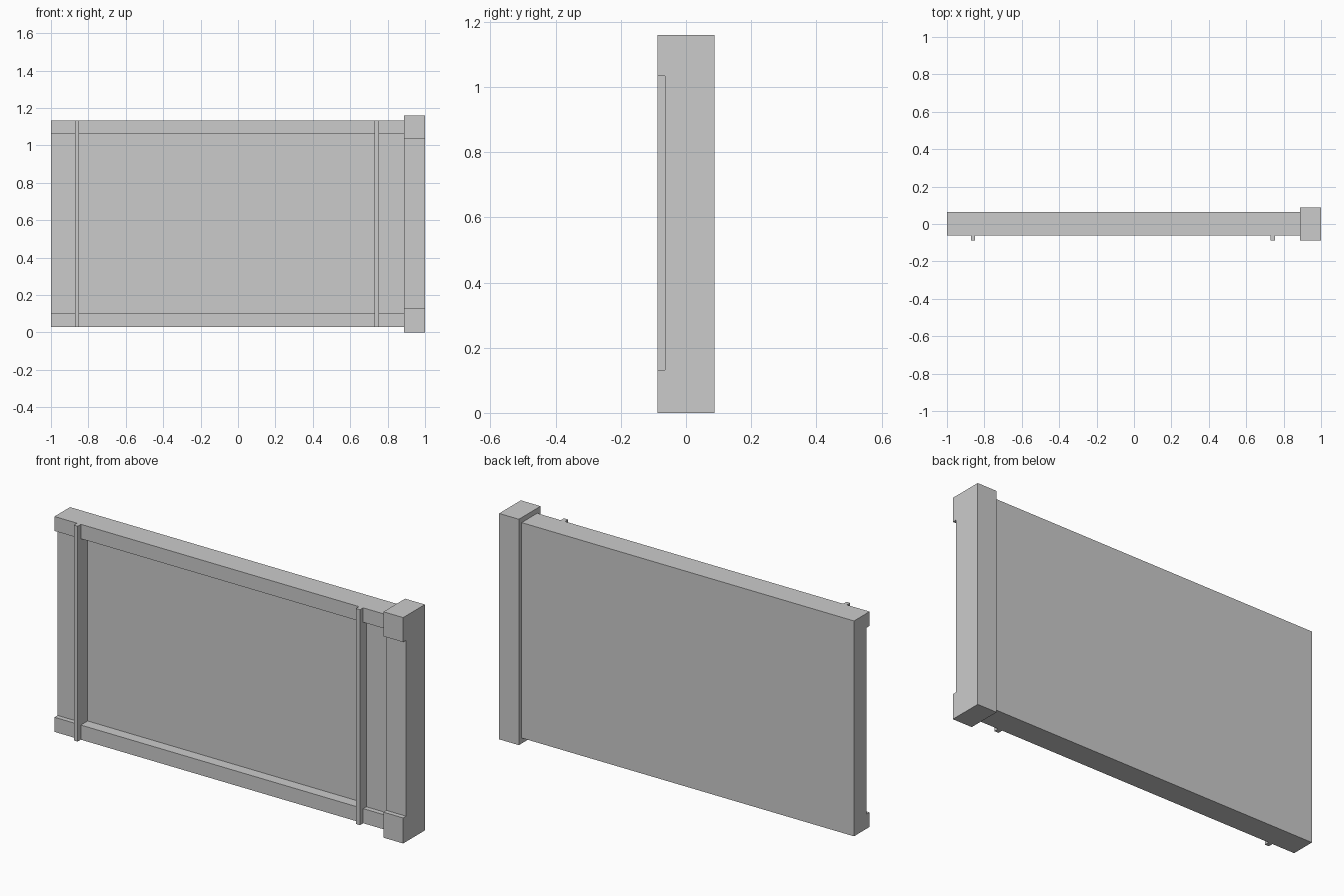
import bpy

if "Cube" in bpy.data.objects:
    bpy.data.objects.remove(bpy.data.objects["Cube"])


def prism(name, profile, x0, x1):
    """Extrude a (y, z) outline along x from x0 to x1."""
    n = len(profile)
    verts = [(x, y, z) for x in (x0, x1) for y, z in profile]
    faces = [tuple(range(n))[::-1], tuple(range(n, 2 * n))]
    faces += [(i, (i + 1) % n, (i + 1) % n + n, i + n) for i in range(n)]
    mesh = bpy.data.meshes.new(name)
    mesh.from_pydata(verts, [], faces)
    obj = bpy.data.objects.new(name, mesh)
    bpy.context.collection.objects.link(obj)
    # consistent outward normals
    import bmesh
    bm = bmesh.new()
    bm.from_mesh(mesh)
    bmesh.ops.recalc_face_normals(bm, faces=bm.faces)
    bm.to_mesh(mesh)
    bm.free()
    return obj


def box_profile(y0, y1, z0, z1):
    return [(y0, z0), (y1, z0), (y1, z1), (y0, z1)]


def channel_profile(y0, y1, z0, z1, lip_low, lip_high, y_recess):
    """Outline with a shallow recess in its front face."""
    return [(y0, z0), (y1, z0), (y1, z1), (y0, z1),
            (y0, lip_high), (y_recess, lip_high),
            (y_recess, lip_low), (y0, lip_low)]


# Wall panel with top and bottom rails standing proud of the front
wall = prism("wall_panel",
             channel_profile(-0.061, 0.065, 0.028, 1.134, 0.103, 1.06, -0.036),
             -1.0, 0.888)

# Deeper centre recess between the two vertical strips
cutter = prism("centre_recess_cutter",
               box_profile(-0.2, -0.006, 0.103, 1.06), -0.85, 0.73)
cutter.hide_render = True
cutter.hide_viewport = True
cut = wall.modifiers.new("centre_recess", 'BOOLEAN')
cut.operation = 'DIFFERENCE'
cut.solver = 'EXACT'
cut.object = cutter

# Thin vertical strips over the rails, reaching back to the side panels
strip = channel_profile(-0.087, -0.061, 0.028, 1.134, 0.103, 1.06, -0.087)
strip = [(-0.087, 0.028), (-0.061, 0.028), (-0.061, 0.103), (-0.036, 0.103),
         (-0.036, 1.06), (-0.061, 1.06), (-0.061, 1.134), (-0.087, 1.134)]
for side, x0, x1 in (("left", -0.872, -0.85), ("right", 0.73, 0.754)):
    prism(side + "_strip", strip, x0, x1)

# End post with thicker foot and cap blocks
prism("end_post",
      channel_profile(-0.088, 0.088, 0.0, 1.16, 0.131, 1.034, -0.064),
      0.888, 1.0)
